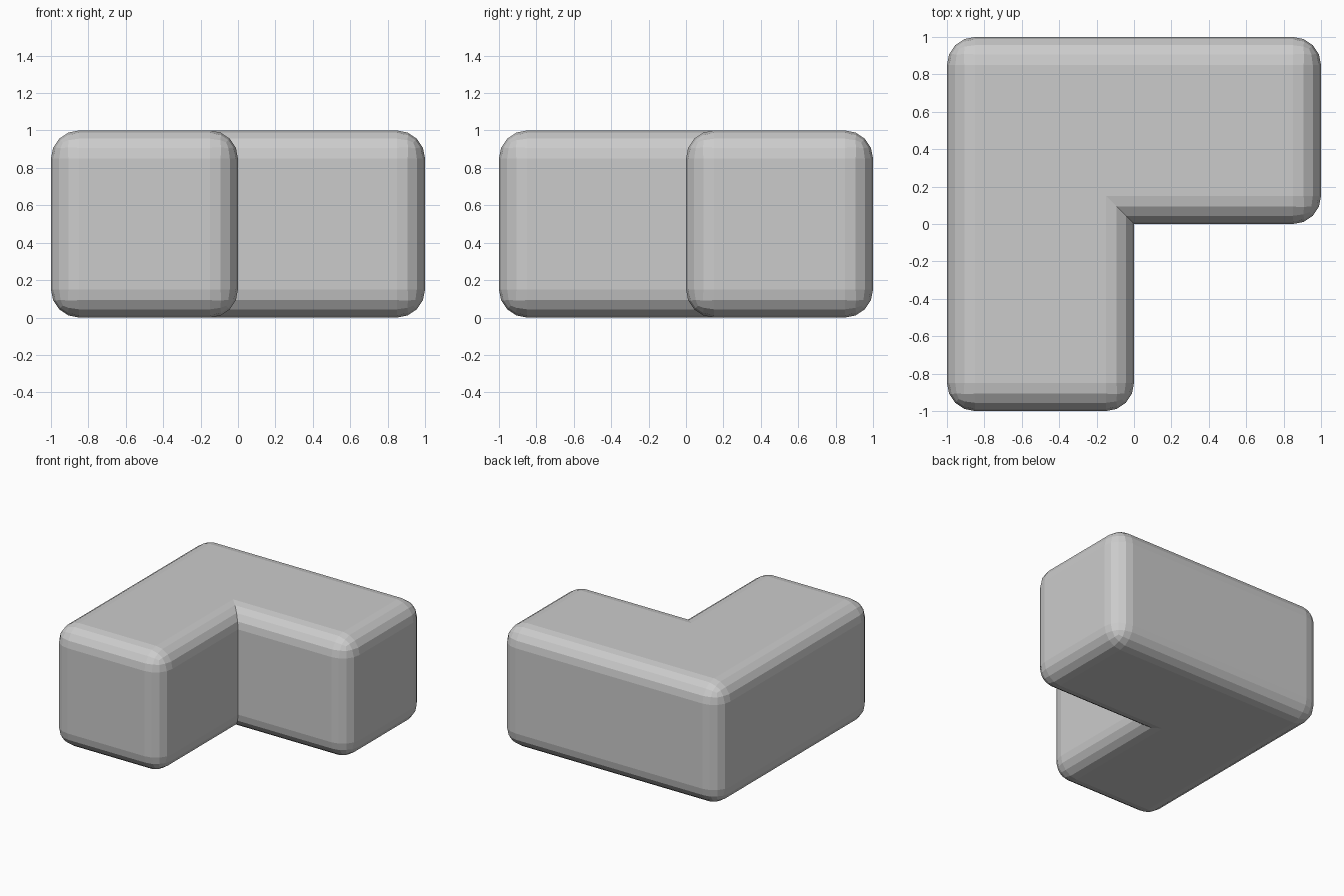
import bpy, bmesh

if "Cube" in bpy.data.objects:
    bpy.data.objects.remove(bpy.data.objects["Cube"])

# L-shaped footprint, extruded one unit up
profile = [(-1, -1), (0, -1), (0, 0), (1, 0), (1, 1), (-1, 1)]
bm = bmesh.new()
base = bm.faces.new([bm.verts.new((x, y, 0)) for x, y in profile])
ext = bmesh.ops.extrude_face_region(bm, geom=[base])
top = [v for v in ext["geom"] if isinstance(v, bmesh.types.BMVert)]
bmesh.ops.translate(bm, vec=(0, 0, 1), verts=top)
bmesh.ops.recalc_face_normals(bm, faces=bm.faces)

# Round every edge except the sharp inside corner
edges = [e for e in bm.edges
         if not all(abs(v.co.x) < 1e-4 and abs(v.co.y) < 1e-4 for v in e.verts)]
bmesh.ops.bevel(bm, geom=edges, offset=0.15, offset_type='OFFSET', segments=4,
                profile=0.5, affect='EDGES', clamp_overlap=True)
bmesh.ops.recalc_face_normals(bm, faces=bm.faces)

mesh = bpy.data.meshes.new("corner_block")
bm.to_mesh(mesh)
bm.free()
block = bpy.data.objects.new("corner_block", mesh)
bpy.context.collection.objects.link(block)
